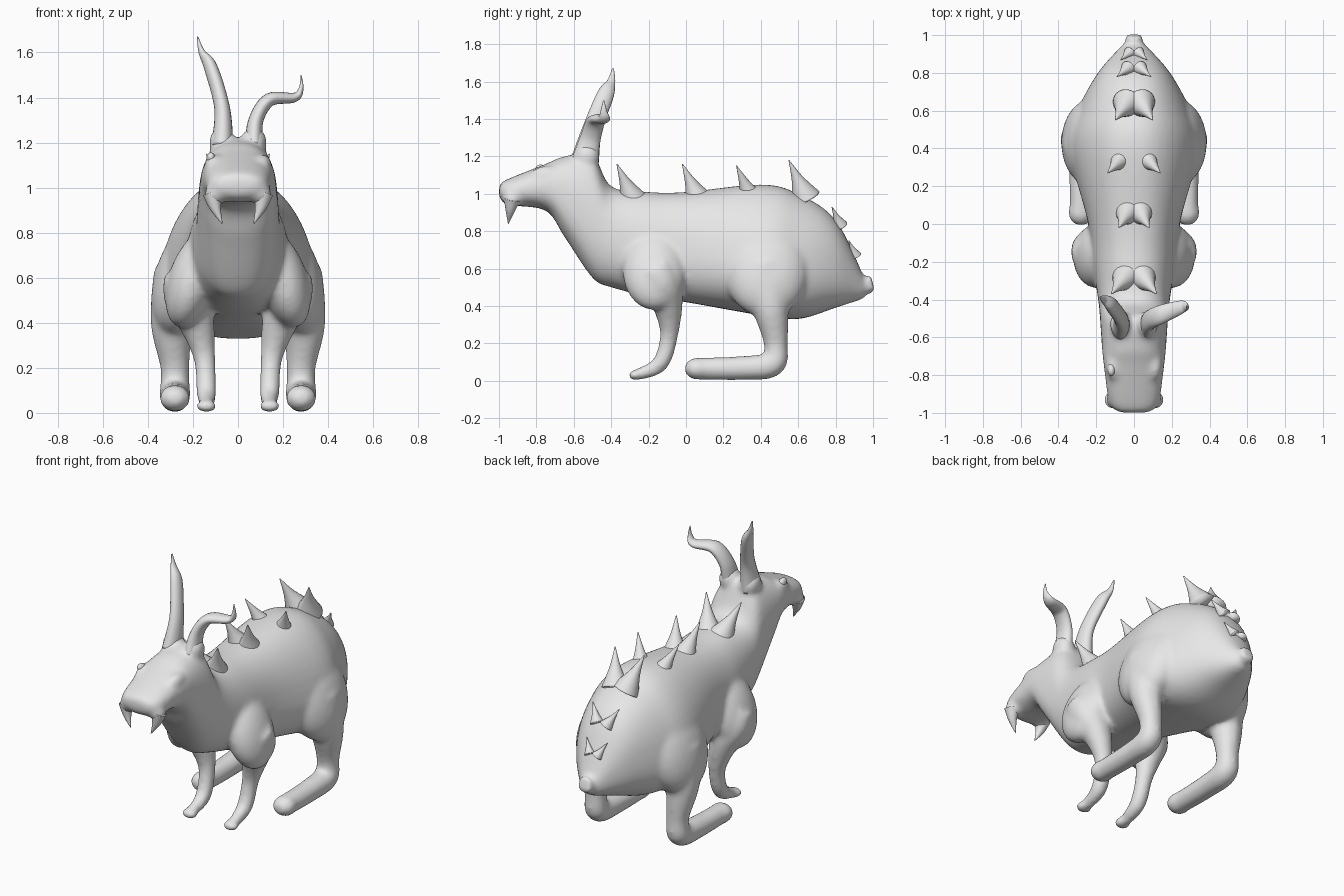
import bpy, bmesh
from math import cos, sin, tau, copysign
from mathutils import Vector, Matrix

if "Cube" in bpy.data.objects:
    bpy.data.objects.remove(bpy.data.objects["Cube"])

grey = bpy.data.materials.new("soft grey")
grey.use_nodes = True
COLOUR = (.8, .8, .8, 1)
grey.diffuse_color = COLOUR
grey.node_tree.nodes["Principled BSDF"].inputs["Base Color"].default_value = COLOUR


def smooth_path(stations, steps=8):
    """Catmull-Rom interpolation of tuples of any length."""
    rows = [Vector(station) for station in stations]
    rows = [rows[0], *rows, rows[-1]]
    path = []
    for before, start, end, after in zip(rows, rows[1:], rows[2:], rows[3:]):
        leave, arrive = (end - before) / 2, (after - start) / 2
        for step in range(steps):
            t = step / steps
            ease = t * t * (3 - 2 * t)
            path.append(start.lerp(end, ease) + leave * t * (1 - t) ** 2
                        - arrive * t * t * (1 - t))
    return path + [rows[-1]]


def circle(sides):
    return [(cos(tau * k / sides), sin(tau * k / sides)) for k in range(sides)]


def skin(bm, rings):
    """Bridge rings of points and cap both ends."""
    loops = [[bm.verts.new(point) for point in ring] for ring in rings]
    for a, b in zip(loops, loops[1:]):
        for i in range(len(a)):
            bm.faces.new((a[i - 1], a[i], b[i], b[i - 1]))
    bm.faces.new(loops[0][::-1])
    bm.faces.new(loops[-1])


def tube(bm, stations, side=1, across=(1, 0, 0), flat=1):
    """Stations are x, y, z, radius; flat scales the second radius."""
    path = smooth_path(stations)
    centres = [Vector((p[0] * side, p[1], p[2])) for p in path]
    rings = []
    for i, (centre, station) in enumerate(zip(centres, path)):
        following = centres[min(i + 1, len(centres) - 1)]
        along = (following - centres[max(i - 1, 0)]).normalized()
        u = Vector(across)
        u = (u - along * along.dot(u)).normalized()
        v = along.cross(u) * flat
        radius = station[3]
        rings.append([centre + (u * c + v * s) * radius for c, s in circle(20)])
    skin(bm, rings)


def ball(bm, centre, radii, tilt=0, axis="X"):
    matrix = (Matrix.Translation(centre) @ Matrix.Rotation(tilt, 4, axis)
              @ Matrix.Diagonal((*radii, 1)))
    bmesh.ops.create_uvsphere(bm, u_segments=24, v_segments=16, radius=1, matrix=matrix)


def finish(name, bm):
    bmesh.ops.recalc_face_normals(bm, faces=bm.faces)
    for face in bm.faces:
        face.smooth = True
    mesh = bpy.data.meshes.new(name)
    bm.to_mesh(mesh)
    bm.free()
    mesh.materials.append(grey)
    part = bpy.data.objects.new(name, mesh)
    bpy.context.collection.objects.link(part)
    return part


# Torso, neck and head: y, top, bottom, half width, narrowing towards the top
TORSO = [
    (-1, 1.05, .98, .07, 0), (-.95, 1.08, .94, .13, 0), (-.75, 1.16, .91, .16, 0),
    (-.65, 1.2, .77, .17, 0), (-.5, 1.21, .55, .18, 0), (-.4, 1.04, .5, .19, 0),
    (-.2, 1.01, .45, .22, .1), (0, 1.01, .42, .24, .1), (.4, 1.05, .35, .33, .25),
    (.6, 1, .33, .29, .2), (.8, .86, .39, .19, .1), (.95, .56, .44, .06, 0),
]
body = bmesh.new()
rings = []
for y, top, low, half, taper in smooth_path(TORSO):
    ring = []
    for c, s in circle(40):
        # Slightly boxy section
        px = copysign(abs(c) ** .85, c)
        pz = copysign(abs(s) ** .85, s)
        width = half * (1 - taper * pz)
        ring.append((width * px, y, (top + low + pz * (top - low)) / 2))
    rings.append(ring)
skin(body, rings)

# Tail knob and nose
tube(body, [(0, .9, .5, .08), (0, .96, .51, .05), (0, 1, .52, .05)])
ball(body, (0, -.97, 1.03), (.06, .03, .03))

HIND_LEG = [(.24, .42, .6, .14), (.29, .45, .4, .1), (.28, .48, .2, .065),
            (.28, .46, .09, .07), (.28, .3, .068, .065), (.28, .06, .065, .06)]
FRONT_LEG = [(.23, -.17, .6, .1), (.23, -.13, .52, .1), (.19, -.1, .42, .085),
             (.15, -.09, .25, .05), (.14, -.14, .09, .045), (.14, -.27, .03, .03)]
for side in (1, -1):
    # Haunch, hind leg and toe
    ball(body, (.23 * side, .43, .6), (.14, .23, .27), -.3 * side, "Y")
    tube(body, HIND_LEG, side)
    ball(body, (.28 * side, .06, .065), (.07, .07, .06))
    # Shoulder, front leg and toe
    ball(body, (.2 * side, -.17, .59), (.11, .17, .22), -.3 * side, "Y")
    tube(body, FRONT_LEG, side)
    ball(body, (.14 * side, -.27, .03), (.05, .04, .03))
    # Jowl, brow and ear root
    ball(body, (.1 * side, -.93, .97), (.05, .05, .05))
    ball(body, (.11 * side, -.75, 1.1), (.04, .08, .05))
    ball(body, (.07 * side, -.53, 1.2), (.06, .07, .07))

# Blend the limbs into the torso
body = finish("body", body)
blend = body.modifiers.new("blend", "REMESH")
blend.mode = "VOXEL"
blend.voxel_size = .013
blend.use_smooth_shade = True
relax = body.modifiers.new("relax", "SMOOTH")
relax.iterations = 16

# Ears: one upright, one bent over sideways
ear = bmesh.new()
tube(ear, [(-.07, -.54, 1.18, .05), (-.07, -.5, 1.35, .035), (-.12, -.43, 1.53, .03),
           (-.16, -.4, 1.6, .015), (-.18, -.39, 1.67, .003)], flat=1.5)
finish("right_ear", ear)
ear = bmesh.new()
tube(ear, [(.07, -.54, 1.18, .07), (.08, -.51, 1.3, .055), (.14, -.48, 1.39, .05),
           (.25, -.44, 1.4, .035), (.28, -.44, 1.44, .018), (.28, -.44, 1.5, .003)],
     across=(0, 1, 0), flat=.6)
finish("left_ear", ear)

# Fangs
for side, name in ((1, "left_fang"), (-1, "right_fang")):
    fang = bmesh.new()
    tube(fang, [(.11, -.93, .97, .045), (.1, -.94, .91, .025), (.07, -.95, .84, .002)], side)
    finish(name, fang)

# Eye
eye = bmesh.new()
ball(eye, (-.12, -.77, 1.13), (.02, .035, .025), -.3)
finish("right_eye", eye)

# Paired back spikes: half spread, y and z of the tips, then relative size
SPIKES = [(.12, -.37, 1.16, 1), (.08, -.02, 1.16, 1), (.14, .27, 1.15, 1),
          (.1, .55, 1.18, 1), (.09, .78, .93, .5), (.07, .87, .75, .4)]
spikes = bmesh.new()
for spread, y, z, size in SPIKES:
    tip = Vector((spread, y, z))
    base = Vector((spread * .35, y + .09 * size, z - .2 * size))
    middle = base.lerp(tip, .5)
    for side in (1, -1):
        tube(spikes, [(*base, .08 * size), (*middle, .032 * size), (*tip, .002)], side)
finish("back_spikes", spikes)
